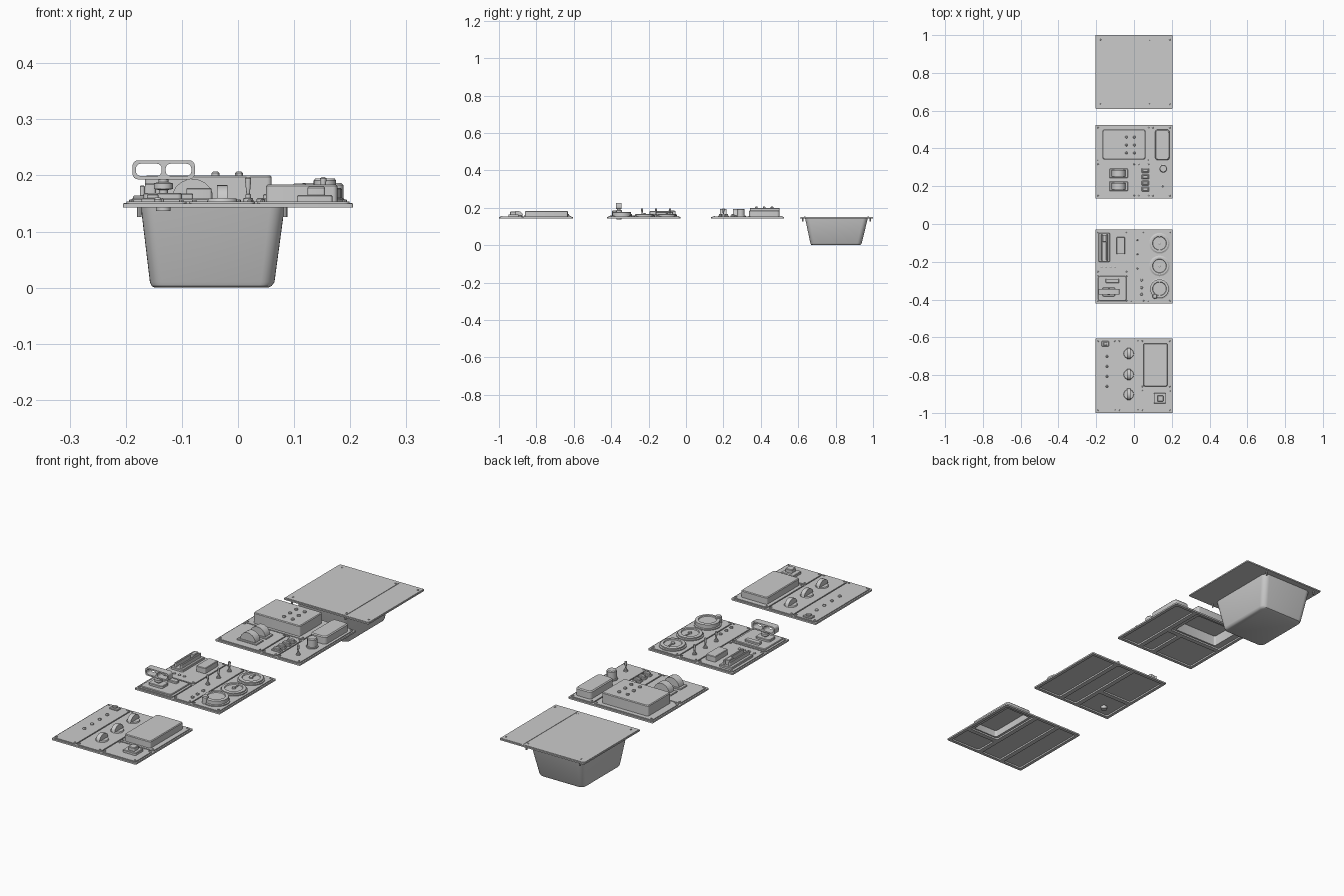
import bpy, bmesh, math
from mathutils import Matrix

if "Cube" in bpy.data.objects:
    bpy.data.objects.remove(bpy.data.objects["Cube"])

def rrect(x0, x1, y0, y1, r=0.006, n=4):
    """Rounded rectangle outline, counter-clockwise."""
    r = max(min(r, (x1 - x0) / 2, (y1 - y0) / 2), 1e-5)
    pts = []
    for k, (cx, cy) in enumerate([(x1 - r, y1 - r), (x0 + r, y1 - r), (x0 + r, y0 + r), (x1 - r, y0 + r)]):
        for i in range(n + 1):
            a = (k + i / n) * math.pi / 2
            pts.append((cx + r * math.cos(a), cy + r * math.sin(a)))
    return pts

def add(name, bm):
    bmesh.ops.remove_doubles(bm, verts=bm.verts, dist=1e-5)
    bmesh.ops.recalc_face_normals(bm, faces=bm.faces)
    me = bpy.data.meshes.new(name)
    bm.to_mesh(me)
    bm.free()
    ob = bpy.data.objects.new(name, me)
    bpy.context.collection.objects.link(ob)
    return ob

def prism(name, loops, depth, matrix):
    """Filled outline with holes, extruded symmetrically by depth."""
    cu = bpy.data.curves.new(name + "_outline", 'CURVE')
    cu.dimensions, cu.fill_mode, cu.extrude = '2D', 'BOTH', depth / 2
    for pts in loops:
        sp = cu.splines.new('POLY')
        sp.points.add(len(pts) - 1)
        for p, (x, y) in zip(sp.points, pts):
            p.co = (x, y, 0, 1)
        sp.use_cyclic_u = True
    tmp = bpy.data.objects.new(name + "_tmp", cu)
    bpy.context.collection.objects.link(tmp)
    dg = bpy.context.evaluated_depsgraph_get()
    me = bpy.data.meshes.new_from_object(tmp.evaluated_get(dg))
    bm = bmesh.new()
    bm.from_mesh(me)
    bm.transform(matrix)
    bpy.data.objects.remove(tmp)
    bpy.data.meshes.remove(me)
    return add(name, bm)

def plate(name, loops, z0, z1):
    return prism(name, loops, z1 - z0, Matrix.Translation((0, 0, (z0 + z1) / 2)))

def loft(name, rings, n=4, cap0=True, cap1=True):
    """Stack of rounded-rectangle rings (x0, x1, y0, y1, r, z)."""
    bm = bmesh.new()
    prev = None
    for *rc, z in rings:
        cur = [bm.verts.new((x, y, z)) for x, y in rrect(*rc, n)]
        if prev is None:
            if cap0:
                bm.faces.new(cur)
        else:
            m = len(cur)
            for i in range(m):
                bm.faces.new((prev[i], prev[(i + 1) % m], cur[(i + 1) % m], cur[i]))
        prev = cur
    if cap1:
        bm.faces.new(prev)
    return add(name, bm)

def block(name, x0, x1, y0, y1, z0, z1, r=0.004, bev=0.002):
    return loft(name, [(x0, x1, y0, y1, r, z0), (x0, x1, y0, y1, r, z1 - bev),
                       (x0 + bev, x1 - bev, y0 + bev, y1 - bev, r, z1)])

def lathe(name, x, y, prof, n=6):
    """Round part from (radius, z) steps."""
    return loft(name, [(x - r, x + r, y - r, y + r, r, z) for r, z in prof], n)

def cover(name, x0, x1, y0, y1, z0, z1, t=0.004):
    """Hollow housing, open underneath."""
    def ring(i, z):
        return (x0 + i, x1 - i, y0 + i, y1 - i, 0.008, z)
    return loft(name, [ring(t, z0), ring(0, z0), ring(0, z1 - .003), ring(.003, z1)], cap0=False) and \
        loft(name + "_lining", [ring(t, z0), ring(t, z1 - t)], cap0=False)

def fin(name, x, y, z, r, h, thick, along_x):
    """Half-round upright fin."""
    pts = [(r * math.cos(a), h * math.sin(a)) for a in [math.pi * i / 10 for i in range(11)]]
    m = Matrix.Translation((x, y, z)) @ Matrix.Rotation(0 if along_x else math.pi / 2, 4, 'Z') @ Matrix.Rotation(math.pi / 2, 4, 'X')
    return prism(name, [pts], thick, m)

def toggle(name, x, y, z=0.154, h=0.043):
    lathe(name, x, y, [(.009, z), (.009, z + .005), (.005, z + .006), (.005, z + .012), (.003, z + .013),
                       (.0055, z + h - .006), (.0055, z + h - .002), (.003, z + h)], 4)

def screw(x, y, z):
    lathe("screw", x, y, [(.004, z), (.004, z + .002), (.002, z + .0035)], 2)

BASE, TOP, SKIN = 0.143, 0.150, 0.154

def console(name, y0, y1, panels):
    """Base frame with an opening under each raised sub-panel; panels may carry a hole."""
    holes = []
    for i, (x0, x1, a, b, hole) in enumerate(panels):
        holes.append(rrect(x0 + .008, x1 - .008, a + .008, b - .008, .006))
        loops = [rrect(x0, x1, a, b, .01)]
        if hole:
            loops.append(rrect(*hole, .008))
        plate(f"{name}_panel_{i}", loops, TOP, SKIN)
        for x in (x0 + .009, x1 - .009):
            for y in (a + .009, b - .009):
                screw(x, y, SKIN)
    plate(name + "_frame", [rrect(-.205, .205, y0, y1, .004)] + holes, BASE, TOP)

# Front console
bx = (.05, .177, -.86, -.632)
console("front_console", -1.0, -.605, [
    (-.199, -.092, -.994, -.611, None), (-.087, .03, -.994, -.611, None),
    (.035, .199, -.87, -.611, tuple(v + d for v, d in zip(bx, (.004, -.004, .004, -.004)))),
    (.035, .199, -.994, -.875, None)])
cover("display_housing", *bx, SKIN, .184)
for y in (-.686, -.797, -.902):
    lathe("knob_skirt", -.028, y, [(.027, SKIN), (.025, .159)])
    fin("knob_grip", -.028, y, .159, .03, .024, .018, False)
for i in range(4):
    lathe("indicator_lamp", -.143, -.86 + i * .053, [(.007, SKIN), (.007, .157), (.004, .161)], 3)
block("small_switch_base", -.172, -.132, -.648, -.62, SKIN, .160)
block("small_switch", -.162, -.142, -.643, -.625, .16, .167)
block("rocker_base", .105, .168, -.95, -.895, SKIN, .165)
block("rocker_switch", .124, .155, -.94, -.908, .165, .18)

# Middle console
console("middle_console", -.422, -.03, [
    (-.199, -.03, -.262, -.036, None), (-.199, -.03, -.416, -.267, None),
    (-.025, .06, -.416, -.036, None), (.065, .199, -.416, -.036, None)])
block("slider_base", -.187, -.128, -.2, -.047, SKIN, .164)
for x in (-.175, -.147):
    block("slider_rail", x, x + .009, -.194, -.055, .164, .182)
block("slider_grip", -.166, -.147, -.095, -.06, .164, .186)
block("breaker_box", -.092, -.047, -.16, -.07, SKIN, .178)
for i in range(4):
    lathe("status_lamp", -.172 + i * .024, -.228, [(.006, SKIN), (.006, .157), (.003, .159)], 3)
for y in (-.085, -.16, -.235):
    toggle("toggle_switch", .018, y)
for y in (-.297, -.337, -.372):
    lathe("push_button", .04, y, [(.007, SKIN), (.007, .158), (.005, .16)], 3)
# Lever with windowed handle
block("lever_plate", -.19, -.04, -.408, -.275, SKIN, .159, .012)
block("lever_gate", -.15, -.08, -.313, -.29, .159, .168)
block("lever_mount", -.168, -.1, -.383, -.336, .159, .169, .008)
lathe("lever_shaft", -.133, -.359, [(.013, .137), (.013, .15), (.008, .15), (.008, .174), (.017, .176),
                                    (.017, .186), (.009, .188), (.009, .195)])
prism("lever_handle", [rrect(-.188, -.077, .193, .227, .01), rrect(-.182, -.136, .199, .221, .009),
                       rrect(-.129, -.083, .199, .221, .009)], .03,
      Matrix.Translation((0, -.359, 0)) @ Matrix.Rotation(math.pi / 2, 4, 'X'))
# Three dials, the front one taller with a crank knob
for i, y in enumerate((-.343, -.222, -.102)):
    t = .178 if i == 0 else .167
    lathe("dial", .135, y, [(.055, SKIN), (.055, .158), (.05, .16), (.05, t - .002), (.047, t),
                            (.037, t), (.035, t - .004)])
    if i:
        lathe("dial_hub", .135, y, [(.008, .163), (.008, .169), (.005, .171)])
        block("dial_pointer", .132, .138, y, y + .032, .163, .166, .001, .0005)
lathe("crank_knob", .11, -.383, [(.013, SKIN), (.013, .182), (.01, .186)])

# Rear console
bx = (-.166, .06, .342, .5)
console("rear_console", .135, .525, [
    (-.199, .086, .33, .519, tuple(v + d for v, d in zip(bx, (.004, -.004, .004, -.004)))),
    (-.199, .01, .141, .325, None), (.015, .086, .141, .325, None), (.091, .199, .141, .519, None)])
cover("large_housing", *bx, SKIN, .2)
for x in (-.04, .002):
    for y in (.376, .418, .46):
        lathe("housing_button", x, y, [(.007, .2), (.007, .204), (.004, .207)], 3)
block("side_housing", .112, .188, .338, .5, SKIN, .187, .014, .004)
lathe("round_post", .155, .293, [(.024, SKIN), (.024, .159), (.02, .16), (.02, .191), (.017, .195)])
toggle("post_toggle", .152, .2)
for y in (.283, .25, .217, .184):
    block("rocker_frame", .04, .08, y - .012, y + .012, SKIN, .159)
    block("rocker_key", .045, .075, y - .008, y + .008, .159, .167)
for y in (.268, .2):
    block("lever_bezel", -.13, -.033, y - .025, y + .025, SKIN, .159)
    fin("throttle_lever", -.081, y, .158, .037, .036, .034, True)

# Storage bin with lid
plate("bin_top_plate", [rrect(-.205, .205, .61, 1.0, .004)], BASE, .149)
plate("bin_lid", [rrect(-.203, .09, .614, .996, .012)], .149, .151)
plate("bin_side_strip", [rrect(.094, .203, .614, .996, .006)], .149, .1505)
for x in (-.177, .082, .19):
    for y in (.635, .975):
        screw(x, y, .150)
for x in (-.176, .084):
    for y in (.625, .985):
        lathe("bin_fastener", x, y, [(.004, .126), (.004, BASE)], 2)
loft("bin_tub", [(-.148, .054, .673, .929, .02, 0), (-.154, .06, .668, .935, .022, .003),
                 (-.157, .065, .665, .939, .024, .01), (-.173, .083, .637, .972, .026, BASE)], 6, cap1=False)

# Smooth shading with sharp edges kept
bpy.ops.object.select_all(action='SELECT')
bpy.context.view_layer.objects.active = bpy.context.selected_objects[0]
bpy.ops.object.shade_smooth_by_angle(angle=math.radians(30))
